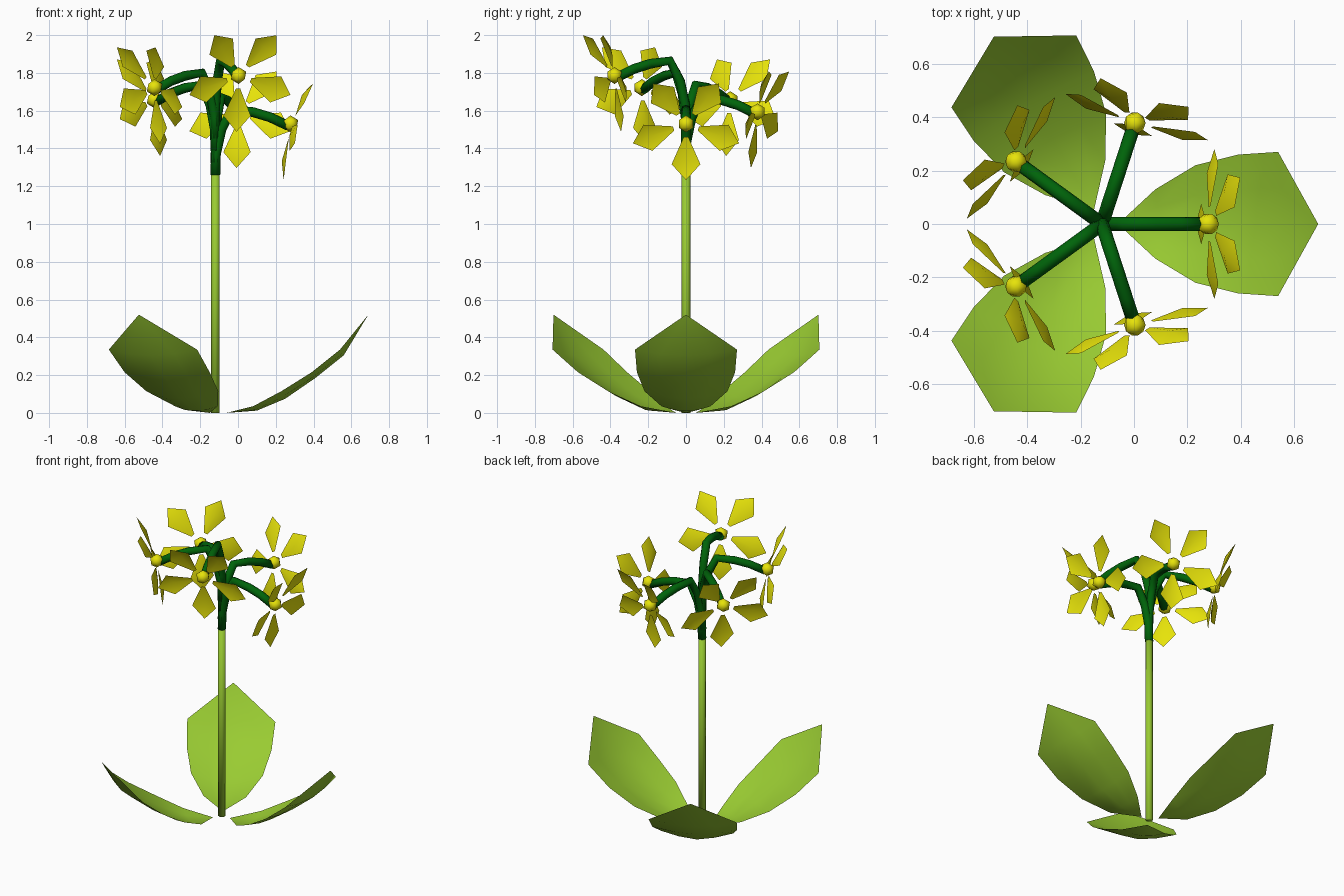
import bpy, bmesh, math
from mathutils import Vector, Matrix

if "Cube" in bpy.data.objects:
    bpy.data.objects.remove(bpy.data.objects["Cube"])

STEM = Vector((-0.12, 0, 0))


def material(name, rgb):
    m = bpy.data.materials.new(name)
    m.diffuse_color = (*rgb, 1)
    m.use_nodes = True
    m.node_tree.nodes["Principled BSDF"].inputs["Base Color"].default_value = m.diffuse_color
    return m


leaf_green = material("leaf green", (0.32, 0.60, 0.032))
dark_green = material("dark green", (0.0, 0.127, 0.003))
yellow = material("yellow", (0.80, 0.77, 0.003))


def finish(bm, name, mat, smooth=True, fix=False):
    if fix:
        bmesh.ops.recalc_face_normals(bm, faces=bm.faces)
    for f in bm.faces:
        f.smooth = smooth
    me = bpy.data.meshes.new(name)
    bm.to_mesh(me)
    bm.free()
    me.materials.append(mat)
    ob = bpy.data.objects.new(name, me)
    bpy.context.collection.objects.link(ob)
    return ob


def turned(angle):
    return Matrix.Translation(STEM) @ Matrix.Rotation(angle, 4, 'Z')


def tube(name, path, radius, sides, mat, matrix):
    """Tube along a list of (r, z) points in the local xz plane."""
    bm = bmesh.new()
    pts = [Vector((r, 0, z)) for r, z in path]
    rings = []
    for i, p in enumerate(pts):
        t = (pts[min(i + 1, len(pts) - 1)] - pts[max(i - 1, 0)]).normalized()
        side = Vector((0, 1, 0))
        up = t.cross(side)
        rings.append([bm.verts.new(matrix @ (p + radius * (
            math.cos(a) * side + math.sin(a) * up)))
            for a in (2 * math.pi * k / sides for k in range(sides))])
    for a, b in zip(rings, rings[1:]):
        for k in range(sides):
            j = (k + 1) % sides
            bm.faces.new((a[k], a[j], b[j], b[k]))
    bm.faces.new(rings[0])
    bm.faces.new(rings[-1])
    ob = finish(bm, name, mat, fix=True)
    return ob


# Main stem
tube("stem", [(0, 0), (0, 0.65), (0, 1.32)], 0.023, 8, leaf_green, turned(0))

# Leaves: rows of (distance, half width, rib height, edge height)
LEAF = [(0.20, 0.13, 0.012, 0.035), (0.35, 0.22, 0.075, 0.115),
        (0.51, 0.26, 0.185, 0.215), (0.66, 0.27, 0.305, 0.335)]


def leaf(name, angle):
    bm = bmesh.new()
    m = turned(angle)
    add = lambda x, y, z: bm.verts.new(m @ Vector((x, y, z)))
    base, tip = add(0.06, 0, 0.0), add(0.81, 0, 0.52)
    rows = [[add(r, -w, e), add(r + 0.01, -w / 2, (h + e) / 2 - 0.008),
             add(r + 0.02, 0, h),
             add(r + 0.01, w / 2, (h + e) / 2 - 0.008), add(r, w, e)]
            for r, w, h, e in LEAF]
    for k in range(4):
        bm.faces.new((base, rows[0][k], rows[0][k + 1]))
        for a, b in zip(rows, rows[1:]):
            bm.faces.new((a[k], b[k], b[k + 1], a[k + 1]))
        bm.faces.new((rows[-1][k], tip, rows[-1][k + 1]))
    bmesh.ops.recalc_face_normals(bm, faces=bm.faces)
    if sum(f.normal.z for f in bm.faces) < 0:
        bmesh.ops.reverse_faces(bm, faces=bm.faces)
    finish(bm, name, leaf_green)


for i in range(3):
    leaf(f"leaf_{i + 1}", math.radians(120 * i))

# Flower stalk path relative to the flower height
STALK = [(0, -0.27), (0.003, -0.16), (0.032, -0.03), (0.09, 0.078),
         (0.20, 0.062), (0.29, 0.035), (0.385, -0.01)]
TILT, CONE = math.radians(17), math.radians(10)


def flower(index, angle, height):
    m = turned(angle)
    tube(f"flower_stalk_{index}", [(r, z + height) for r, z in STALK],
         0.026, 8, dark_green, m)
    centre = Vector((0.398, 0, height))
    axis = Vector((math.cos(TILT), 0, -math.sin(TILT)))
    side = Vector((0, 1, 0))
    up = Vector((math.sin(TILT), 0, math.cos(TILT)))

    # Flower heart
    bm = bmesh.new()
    bmesh.ops.create_icosphere(bm, subdivisions=1, radius=0.045,
                               matrix=m @ Matrix.Translation(centre))
    finish(bm, f"flower_heart_{index}", yellow)

    # Five creased kite petals
    bm = bmesh.new()
    for k in range(5):
        a = math.radians(-90 + 72 * k)
        d = math.cos(a) * side + math.sin(a) * up
        t = -math.sin(a) * side + math.cos(a) * up
        out = d * math.cos(CONE) + axis * math.sin(CONE)
        nrm = axis * math.cos(CONE) - d * math.sin(CONE)
        p = lambda r, w, h: bm.verts.new(
            m @ (centre + out * r + t * w + nrm * h))
        b0, b1 = p(0.07, -0.012, 0), p(0.07, 0.012, 0)
        w0, mid, w1 = p(0.215, -0.076, 0), p(0.20, 0, -0.022), p(0.215, 0.076, 0)
        tip = p(0.30, 0, 0.0)
        faces = [bm.faces.new(v) for v in (
            (b0, mid, b1), (b0, w0, mid), (b1, mid, w1),
            (w0, tip, mid), (mid, tip, w1))]
        bmesh.ops.recalc_face_normals(bm, faces=faces)
        world = m.to_3x3() @ nrm
        if faces[0].normal.dot(world) < 0:
            bmesh.ops.reverse_faces(bm, faces=faces)
    finish(bm, f"petals_{index}", yellow)


# Spiral of five flowers
for i in range(5):
    flower(i + 1, math.radians(72 * i), 1.53 + 0.064 * i)
